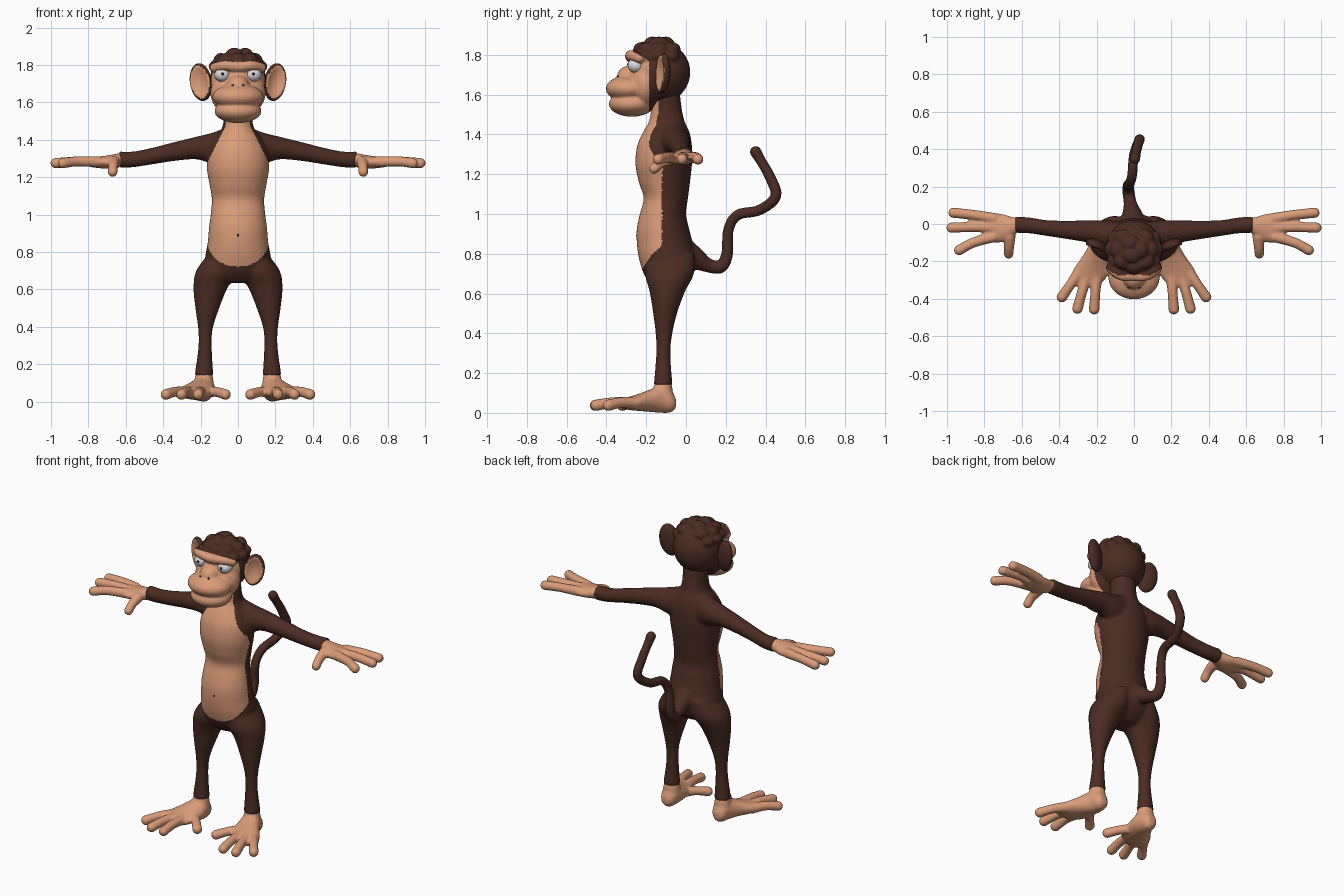
import bpy, bmesh, math
from mathutils import Vector, Matrix

cube = bpy.data.objects.get("Cube")
if cube:
    bpy.data.objects.remove(cube, do_unlink=True)


def material(name, rgb):
    m = bpy.data.materials.new(name)
    m.use_nodes = True
    m.diffuse_color = (*rgb, 1)
    m.node_tree.nodes["Principled BSDF"].inputs["Base Color"].default_value = (*rgb, 1)
    return m


FUR = material("dark_brown_fur", (0.07, 0.025, 0.017))
SKIN = material("tan_skin", (0.70, 0.33, 0.19))
WHITE = material("eye_white", (0.72, 0.70, 0.76))
BLACK = material("near_black", (0.02, 0.012, 0.01))


def smooth_rows(rows, steps=6):
    """Catmull-Rom interpolation of rows of numbers."""
    out = []
    for i in range(len(rows) - 1):
        a, b, c, d = (rows[max(0, min(len(rows) - 1, i + k))] for k in (-1, 0, 1, 2))
        for s in range(steps):
            t = s / steps
            out.append([q + 0.5 * t * (r - p + t * (2 * p - 5 * q + 4 * r - s4
                        + t * (3 * (q - r) + s4 - p))) for p, q, r, s4 in zip(a, b, c, d)])
    return out + [list(rows[-1])]


def skin_rings(bm, rings):
    """Closed surface through rings of points."""
    loops = [[bm.verts.new(p) for p in ring] for ring in rings]
    n = len(loops[0])
    for a, b in zip(loops, loops[1:]):
        for i in range(n):
            bm.faces.new((a[i], a[(i + 1) % n], b[(i + 1) % n], b[i]))
    bm.faces.new(loops[0][::-1])
    bm.faces.new(loops[-1])


def stack(bm, axis, rows, n=28):
    """Ellipses stacked along an axis: position, then min and max of the other two."""
    others = [k for k in range(3) if k != axis]
    rings = []
    for t, a0, a1, b0, b1 in smooth_rows(rows):
        ring = []
        for i in range(n):
            ang = math.tau * i / n
            p = [0, 0, 0]
            p[axis] = t
            p[others[0]] = (a0 + a1) / 2 + (a1 - a0) / 2 * math.cos(ang)
            p[others[1]] = (b0 + b1) / 2 + (b1 - b0) / 2 * math.sin(ang)
            ring.append(p)
        rings.append(ring)
    skin_rings(bm, rings)


def blob(bm, centre, radii, turn=0.0):
    mat = Matrix.Translation(centre) @ Matrix.Rotation(turn, 4, "Z") @ Matrix.Diagonal((*radii, 1))
    return bmesh.ops.create_uvsphere(bm, u_segments=28, v_segments=18, radius=1, matrix=mat)["verts"]


def tube(bm, rows, ref=(0, 0, 1), n=16):
    """Round tube through x, y, z, radius rows, with round ends."""
    pts = smooth_rows(rows)
    rings = []
    for i, row in enumerate(pts):
        ahead, behind = pts[min(i + 1, len(pts) - 1)], pts[max(i - 1, 0)]
        tan = (Vector(ahead[:3]) - Vector(behind[:3])).normalized()
        u = tan.cross(Vector(ref)).normalized()
        v = tan.cross(u)
        rings.append([Vector(row[:3]) + row[3] * (u * math.cos(k * math.tau / n) + v * math.sin(k * math.tau / n))
                      for k in range(n)])
    skin_rings(bm, rings)
    for row in (pts[0], pts[-1]):
        blob(bm, row[:3], (row[3],) * 3)


def mirror_geometry(bm):
    geom = bmesh.ops.duplicate(bm, geom=bm.verts[:] + bm.edges[:] + bm.faces[:])["geom"]
    for v in geom:
        if isinstance(v, bmesh.types.BMVert):
            v.co.x *= -1


def finish(name, bm, mats, rule=None, voxel=0.0):
    """Make an object, optionally fused into one skin, coloured by rule."""
    bmesh.ops.recalc_face_normals(bm, faces=bm.faces)
    mesh = bpy.data.meshes.new(name)
    bm.to_mesh(mesh)
    bm.free()
    ob = bpy.data.objects.new(name, mesh)
    bpy.context.scene.collection.objects.link(ob)
    if voxel:
        rem = ob.modifiers.new("fuse", "REMESH")
        rem.mode, rem.voxel_size = "VOXEL", voxel
        soft = ob.modifiers.new("soften", "SMOOTH")
        soft.factor, soft.iterations = 0.5, 5
        fused = bpy.data.meshes.new_from_object(ob.evaluated_get(bpy.context.evaluated_depsgraph_get()))
        ob.modifiers.clear()
        ob.data = fused
        bpy.data.meshes.remove(mesh)
        fused.name = name
    ob.data.materials.clear()
    for m in mats:
        ob.data.materials.append(m)
    for p in ob.data.polygons:
        p.use_smooth = True
        p.material_index = int(bool(rule and rule(p.center, p.normal)))
    return ob


def mirrored(ob, name):
    mesh = ob.data.copy()
    mesh.transform(Matrix.Diagonal((-1, 1, 1, 1)))
    mesh.flip_normals()
    mesh.name = name
    bpy.context.scene.collection.objects.link(bpy.data.objects.new(name, mesh))


# Body: arms and legs mirrored, then torso and tail
bm = bmesh.new()
stack(bm, 0, [(.05, -.14, .01, 1.25, 1.47), (.14, -.13, .02, 1.27, 1.437), (.22, -.105, .02, 1.295, 1.417),
              (.33, -.085, .018, 1.288, 1.39), (.46, -.065, .02, 1.268, 1.357),
              (.56, -.05, .035, 1.253, 1.337), (.635, -.048, .04, 1.25, 1.337)])
stack(bm, 2, [(.80, .04, .15, -.18, .04), (.70, .0, .223, -.205, .04), (.61, .055, .238, -.183, -.005),
              (.5, .1, .228, -.165, -.045), (.39, .135, .213, -.152, -.07), (.29, .14, .212, -.15, -.078),
              (.14, .132, .232, -.162, -.068)])
mirror_geometry(bm)
torso = [(.635, .09, -.165, -.03), (.69, .17, -.208, .03), (.77, .175, -.235, .055), (.85, .162, -.247, .035),
         (.93, .155, -.247, .015), (1.0, .146, -.232, .0), (1.08, .14, -.213, .01), (1.16, .152, -.237, .02),
         (1.25, .167, -.254, .03), (1.34, .16, -.246, .03), (1.41, .125, -.217, .018),
         (1.46, .087, -.188, -.005), (1.52, .076, -.176, -.02), (1.6, .08, -.17, -.03)]
stack(bm, 2, [(z, -w, w, y0, y1) for z, w, y0, y1 in torso], 40)
tube(bm, [(0, -.03, .82, .075), (-.01, .05, .775, .055), (-.02, .11, .742, .036), (-.03, .175, .735, .033),
          (-.03, .207, .80, .03), (-.025, .213, .92, .027), (-.01, .26, .995, .027), (.0, .37, 1.02, .027),
          (.03, .452, 1.09, .028), (.02, .42, 1.19, .027), (.01, .375, 1.27, .026), (.005, .35, 1.312, .03)],
     ref=(1, 0, 0))


def belly(c, _):
    low = c.z > .86 or (c.x / .165) ** 2 + ((c.z - .86) / .14) ** 2 < 1
    return c.y < -.12 and low and abs(c.x) < min(.165, .065 + max(0, 1.475 - c.z) * .5)


finish("body", bm, [FUR, SKIN], belly, .008)

# Hand: palm, three fingers and a thumb
bm = bmesh.new()
stack(bm, 0, [(.615, -.04, .033, 1.258, 1.33), (.65, -.065, .037, 1.25, 1.325), (.70, -.095, .052, 1.245, 1.316),
              (.76, -.098, .06, 1.25, 1.308), (.80, -.085, .05, 1.257, 1.30)])
for base, tip, reach in ((.03, .06, .965), (-.02, -.02, .975), (-.068, -.14, .935)):
    tube(bm, [(.75, base, 1.283, .03), (.86, (base + tip) / 2 + .004, 1.284, .027), (reach, tip, 1.275, .028)])
tube(bm, [(.665, -.07, 1.28, .032), (.668, -.125, 1.258, .027), (.67, -.16, 1.227, .026)])
mirrored(finish("left_hand", bm, [SKIN], voxel=.007), "right_hand")

# Foot: ankle, sole, three toes and an inward big toe
bm = bmesh.new()
stack(bm, 2, [(.15, .138, .226, -.157, -.073), (.10, .13, .235, -.17, -.065), (.05, .13, .235, -.17, -.065)])
stack(bm, 1, [(-.05, .16, .21, .025, .07), (-.075, .137, .23, .003, .115), (-.12, .125, .245, .0, .14),
              (-.18, .122, .28, .005, .118), (-.24, .13, .322, .01, .095), (-.29, .15, .335, .015, .08),
              (-.33, .19, .32, .025, .068)])
toes = (((.295, -.26), (.385, -.39)), ((.255, -.28), (.302, -.452)), ((.2, -.28), (.213, -.455)), ((.17, -.2), (.067, -.32)))
for (x0, y0), (x1, y1) in toes:
    tube(bm, [(x0, y0, .05, .032), ((x0 + x1) / 2, (y0 + y1) / 2, .052, .027), (x1, y1, .038, .029)])
mirrored(finish("left_foot", bm, [SKIN], voxel=.007), "right_foot")

# Head: skull, cheeks, muzzle, brow and hair tufts
bm = bmesh.new()
skull = Vector((0, -.135, 1.712))
blob(bm, skull, (.152, .157, .155))
blob(bm, (0, -.205, 1.65), (.148, .09, .13))
blob(bm, (0, -.285, 1.63), (.138, .118, .068))
blob(bm, (0, -.272, 1.553), (.126, .116, .064))
blob(bm, (0, -.285, 1.69), (.06, .062, .055))
tube(bm, [(-.125, -.235, 1.785, .027), (-.07, -.275, 1.797, .027), (0, -.28, 1.79, .027),
          (.07, -.275, 1.797, .027), (.125, -.235, 1.785, .027)])
for count, lift, size in ((3, 75, .042), (8, 52, .04), (12, 33, .034)):
    for i in range(count):
        a, e = math.tau * (i + .5 * (count % 3)) / count, math.radians(lift)
        d = Vector((math.cos(a) * math.cos(e), math.sin(a) * math.cos(e), math.sin(e)))
        if d.y < .45 and (lift > 40 or abs(d.x) > .25):
            blob(bm, skull + d * .147, (size, size * 1.2, size * .9), a)


def face(c, _):
    return c.y < -.185 and c.z < 1.825 - max(0, c.y + .28) * .6


finish("head", bm, [FUR, SKIN], face, .007)

# Ears: scooped cups, skin inside and fur behind
bm = bmesh.new()
scoop = Matrix.Translation((.198, -.117, 1.708)) @ Matrix.Rotation(math.radians(22), 4, "Z") \
    @ Matrix.Rotation(math.radians(10), 4, "Y")
blob(bm, (0, 0, 0), (.062, .034, .102))
for v in bm.verts:
    r = math.hypot(v.co.x / .062, v.co.z / .102)
    if v.co.y < 0 and r < .85:
        v.co.y += .036 * (1 - (r / .85) ** 2)
inside = scoop.inverted()
bm.transform(scoop)


def cup(c, _):
    p = inside @ c
    return p.y < .012 and math.hypot(p.x / .062, p.z / .102) < .86


mirrored(finish("left_ear", bm, [FUR, SKIN], cup), "right_ear")

# Eyes, pupils, nostrils and navel
for part, mat, centre, radii in (("eye", WHITE, (.083, -.25, 1.747), (.043, .043, .038)),
                                 ("pupil", BLACK, (.083, -.292, 1.752), (.008, .004, .008)),
                                 ("nostril", BLACK, (.028, -.341, 1.69), (.008, .005, .006))):
    bm = bmesh.new()
    blob(bm, centre, radii)
    mirrored(finish("left_" + part, bm, [mat]), "right_" + part)
bm = bmesh.new()
blob(bm, (0, -.247, .89), (.007, .004, .007))
finish("navel", bm, [BLACK])
